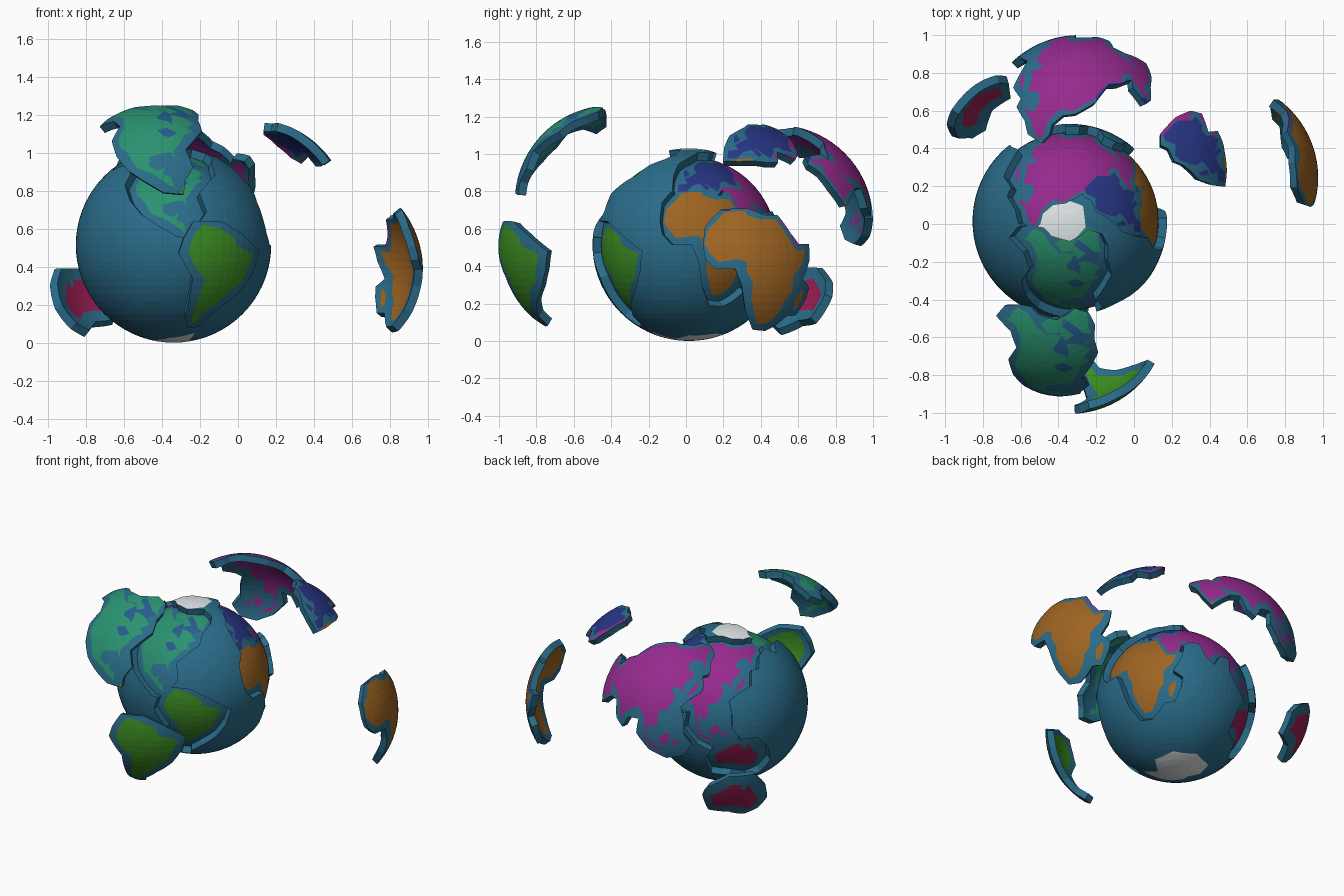
import bpy, bmesh
from math import radians, sin, cos
from mathutils import Vector

if "Cube" in bpy.data.objects:
    bpy.data.objects.remove(bpy.data.objects["Cube"])

CENTRE = Vector((-0.34, 0.015, 0.515))
R_OUT, R_IN = 0.515, 0.47

# ---- colours (sRGB 0-255 turned to linear)
COLOURS = {"ocean_blue": (42, 108, 138), "sea_patch_blue": (38, 92, 140), "teal_green": (42, 146, 112),
           "leaf_green": (60, 142, 34), "ochre_brown": (158, 100, 34), "navy": (40, 54, 135),
           "magenta": (150, 42, 142), "crimson": (152, 30, 82), "ice_white": (228, 234, 234)}
NAMES = list(COLOURS)
MATS = []
for n, c in COLOURS.items():
    m = bpy.data.materials.new(n)
    m.diffuse_color = [((v / 255 + 0.055) / 1.055) ** 2.4 for v in c] + [1]
    m.use_nodes = True
    m.node_tree.nodes["Principled BSDF"].inputs["Base Color"].default_value = m.diffuse_color
    MATS.append(m)


def direction(lon, lat):
    a, b = radians(lon), radians(lat)
    return Vector((cos(b) * cos(a), cos(b) * sin(a), sin(b)))


class Outline:
    """Closed outline on the unit sphere, tested in a gnomonic projection."""
    def __init__(self, flat):
        self.pts = [direction(*p) for p in zip(flat[::2], flat[1::2])]
        self.mid = sum(self.pts, Vector()).normalized()
        self.u = self.mid.orthogonal().normalized()
        self.v = self.mid.cross(self.u)
        self.low = max(0.05, min(p.dot(self.mid) for p in self.pts) - 0.02)
        self.flat = [self.project(p) for p in self.pts]

    def project(self, p):
        d = max(p.dot(self.mid), 0.05)
        return p.dot(self.u) / d, p.dot(self.v) / d

    def contains(self, p):
        if p.dot(self.mid) < self.low:
            return False
        x, y = self.project(p)
        inside = False
        for (x1, y1), (x2, y2) in zip(self.flat, self.flat[1:] + self.flat[:1]):
            if (y1 > y) != (y2 > y) and x < (x2 - x1) * (y - y1) / (y2 - y1) + x1:
                inside = not inside
        return inside

    def cut(self, bm):
        for a, b in zip(self.pts, self.pts[1:] + self.pts[:1]):
            m, reach = (a + b) / 2, (a - b).length / 2 + 0.1
            faces = {f for v in bm.verts if (v.co - m).length < reach for f in v.link_faces}
            edges = {e for f in faces for e in f.edges}
            verts = {v for f in faces for v in f.verts}
            bmesh.ops.bisect_plane(bm, geom=list(verts) + list(edges) + list(faces), dist=1e-5,
                                   plane_co=(0, 0, 0), plane_no=a.cross(b).normalized())


# ---- land outlines: longitude, latitude pairs
north_land = [-168, 66, -156, 71, -128, 70, -108, 68, -95, 69, -82, 68, -88, 64, -94, 60, -92, 57, -82, 55,
              -79, 52, -77, 57, -78, 62, -70, 61, -64, 59, -56, 52, -66, 49, -62, 45, -70, 43, -76, 36,
              -81, 31, -80, 25, -83, 30, -90, 29, -97, 27, -97, 21, -91, 18, -87, 21, -88, 16, -83, 14,
              -82, 9, -78, 8, -84, 9, -94, 16, -105, 20, -113, 30, -120, 34, -124, 41, -124, 48,
              -135, 58, -150, 60, -162, 55, -158, 59, -165, 62]
north_isles = [-125, 73, -110, 78, -90, 81, -70, 82, -64, 80, -80, 74, -64, 66, -78, 64, -85, 70, -105, 69]
icy_isle = [-70, 78, -55, 82, -30, 83, -18, 78, -22, 70, -40, 65, -44, 60, -52, 64, -54, 70]
north_bay = [-97, 66, -97, 56, -84, 50, -74, 50, -72, 62, -60, 58, -48, 60, -56, 70, -64, 76, -78, 74, -84, 66]
inland_lakes = [-93, 47, -84, 49, -76, 44, -83, 41, -87, 42]
south_land = [-72, 12, -62, 10, -51, 4, -50, 0, -35, -6, -39, -15, -41, -22, -48, -27, -54, -34, -58, -38,
              -65, -43, -68, -52, -72, -54, -74, -48, -73, -37, -70, -20, -76, -14, -81, -5, -80, 1, -77, 7]
africa_land = [-17, 15, -16, 24, -10, 30, -6, 36, 10, 37, 11, 34, 20, 31, 32, 31, 37, 21, 43, 11, 51, 12,
               47, 3, 40, -4, 40, -14, 35, -20, 33, -27, 27, -34, 19, -35, 15, -27, 12, -17, 13, -9,
               9, -1, 9, 4, 4, 6, -8, 4, -13, 9]
africa_isle = [44, -17, 49, -12, 50, -16, 47, -25, 44, -24]
europe_land = [-9, 37, -9, 43, -1, 44, -4, 48, 4, 52, 9, 55, 6, 59, 8, 63, 16, 69, 28, 71, 42, 67, 60, 69,
               66, 66, 58, 52, 48, 46, 48, 42, 40, 43, 36, 46, 30, 45, 28, 41, 24, 37, 20, 40, 13, 45,
               18, 40, 15, 38, 10, 44, 3, 42, -2, 37]
europe_isle = [-5, 50, 1, 52, -3, 58, -6, 57]
asia_land = [28, 37, 27, 40, 40, 41, 50, 37, 53, 45, 48, 47, 60, 54, 66, 68, 80, 73, 104, 77, 130, 72,
             160, 70, 180, 69, 190, 66, 178, 62, 163, 58, 157, 51, 156, 59, 142, 59, 135, 54, 141, 48,
             129, 41, 128, 35, 125, 39, 118, 39, 121, 31, 115, 23, 108, 21, 109, 12, 105, 9, 100, 13,
             103, 2, 98, 9, 97, 16, 91, 22, 80, 15, 77, 8, 73, 19, 66, 25, 57, 27, 51, 29, 48, 30,
             56, 24, 59, 21, 45, 13, 36, 28, 35, 36]
asia_isle_1 = [95, 5, 104, -3, 115, -8, 105, -7, 99, -1]
asia_isle_2 = [109, 1, 117, 7, 118, 0, 114, -4]
asia_isle_3 = [130, 32, 140, 36, 145, 44, 140, 41]
asia_isle_4 = [119, 0, 124, 1, 122, -5]
australia_land = [114, -22, 122, -17, 130, -11, 137, -12, 136, -15, 140, -17, 142, -11, 146, -19,
                  153, -27, 150, -37, 143, -39, 136, -34, 124, -33, 115, -34]
arctic_cap = [180, 67, 146, 74, 90, 78, 49, 78, -20, 80, -90, 76, -138, 74]
antarctic_cap = [-60, -64, -45, -77, 0, -70, 45, -67, 90, -66, 135, -66, 165, -71, 180, -78, -150, -76, -100, -72]

# later entries win
PAINT = [(Outline(o), NAMES.index(c)) for o, c in (
    (europe_land, "navy"), (europe_isle, "navy"), (asia_land, "magenta"), (asia_isle_1, "magenta"),
    (asia_isle_2, "magenta"), (asia_isle_3, "magenta"), (asia_isle_4, "magenta"),
    (africa_land, "ochre_brown"), (africa_isle, "ochre_brown"), (australia_land, "crimson"),
    (south_land, "leaf_green"), (north_bay, "sea_patch_blue"), (north_land, "teal_green"),
    (north_isles, "teal_green"), (icy_isle, "teal_green"), (inland_lakes, "sea_patch_blue"))]
ICE = [Outline(arctic_cap), Outline(antarctic_cap)]

# ---- lift-out piece outlines and how far each is moved out
north_piece = [-165, 74, -140, 76, -90, 78, -50, 79, -25, 78, -22, 69, -33, 62, -46, 56, -52, 46, -62, 40,
               -72, 32, -69, 20, -75, 12, -76, 4, -88, 5, -100, 12, -110, 18, -120, 27, -129, 38,
               -130, 50, -146, 55, -165, 50, -174, 58, -172, 68]
south_piece = [-78, 14, -60, 14, -46, 7, -29, -4, -32, -16, -38, -27, -50, -38, -60, -48, -62, -57,
               -74, -58, -80, -48, -78, -20, -87, -5, -84, 4]
africa_piece = [-18, 14, -18, 26, -12, 34, -8, 38, 12, 39, 24, 34, 35, 34, 41, 22, 46, 15, 56, 15, 54, 5,
                48, -6, 55, -11, 54, -18, 49, -29, 41, -29, 34, -36, 27, -40, 16, -39, 9, -26, 6, -10,
                2, 0, -10, 0, -16, 6]
europe_piece = [-12, 35, -13, 46, -11, 57, -2, 63, 8, 68, 18, 73, 45, 72, 62, 73, 70, 66, 62, 52, 54, 41,
                46, 36, 38, 40, 32, 42, 29, 34, 20, 34, 14, 35, 0, 35]
asia_piece = [24, 36, 23, 42, 40, 44, 45, 40, 50, 50, 58, 55, 62, 70, 78, 76, 104, 79, 135, 76, 165, 73,
              185, 72, 196, 66, 182, 58, 168, 55, 158, 46, 150, 46, 146, 35, 133, 30, 126, 25, 128, 15,
              128, 5, 134, -3, 128, -12, 115, -15, 102, -9, 92, 2, 93, 13, 84, 12, 79, 3, 72, 8,
              68, 20, 60, 20, 46, 9, 38, 20, 32, 30]
australia_piece = [107, -22, 113, -13, 128, -4, 147, -4, 156, -14, 162, -29, 158, -43, 146, -50,
                   128, -42, 109, -40]
PIECES = [("north_american_piece", Outline(north_piece), (-0.07, -0.415, 0.23)),
          ("south_american_piece", Outline(south_piece), (0.0, -0.505, 0.0)),
          ("african_piece", Outline(africa_piece), (0.80, 0.23, -0.13)),
          ("european_piece", Outline(europe_piece), (0.41, 0.27, 0.15)),
          ("asian_piece", Outline(asia_piece), (0.05, 0.47, 0.125)),
          ("australian_piece", Outline(australia_piece), (-0.195, 0.31, -0.09))]

# ---- one unit sphere, scored along every outline
sphere = bmesh.new()
bmesh.ops.create_uvsphere(sphere, u_segments=72, v_segments=36, radius=1)
for o in [p[1] for p in PIECES] + [p[0] for p in PAINT] + ICE:
    o.cut(sphere)
for v in sphere.verts:
    v.co.normalize()
sphere.verts.index_update()
sphere.faces.index_update()
sphere.normal_update()

colour, member = [], []
for f in sphere.faces:
    c = f.calc_center_median().normalized()
    member.append({i for i, p in enumerate(PIECES) if p[1].contains(c)})
    k = 0
    for o, idx in PAINT:
        if o.contains(c):
            k = idx
    if not member[-1]:
        if any(o.contains(c) for o in ICE):
            k = NAMES.index("ice_white")
    colour.append(k)


def build(name, raised, lowered, offset, flip):
    """Faces in raised sit on the outer radius, those in lowered on the inner, joined by walls."""
    verts, ids, faces, mats = [], {}, [], []

    def vid(v, r):
        if (v.index, r) not in ids:
            ids[v.index, r] = len(verts)
            verts.append(v.co * r)
        return ids[v.index, r]

    for f in sphere.faces:
        if f.index in raised:
            faces.append([vid(v, R_OUT) for v in f.verts])
            mats.append(colour[f.index])
            for lp in f.loops:
                if any(g.index not in raised for g in lp.edge.link_faces):
                    a, b = lp.vert, lp.link_loop_next.vert
                    faces.append([vid(a, R_IN), vid(b, R_IN), vid(b, R_OUT), vid(a, R_OUT)])
                    mats.append(0)
        if f.index in lowered:
            ring = [vid(v, R_IN) for v in f.verts]
            faces.append(ring[::-1] if flip else ring)
            mats.append(colour[f.index])
    me = bpy.data.meshes.new(name)
    me.from_pydata(verts, [], faces)
    for m in MATS:
        me.materials.append(m)
    me.polygons.foreach_set("material_index", mats)
    me.update()
    ob = bpy.data.objects.new(name, me)
    ob.location = CENTRE + Vector(offset)
    bpy.context.collection.objects.link(ob)


# ---- globe with sunken pockets, then the pieces
pockets = {i for i, m in enumerate(member) if m}
build("globe_core", set(range(len(member))) - pockets, pockets, (0, 0, 0), False)
for i, (name, _, offset) in enumerate(PIECES):
    own = {k for k, m in enumerate(member) if i in m}
    build(name, own, own, offset, True)
sphere.free()
